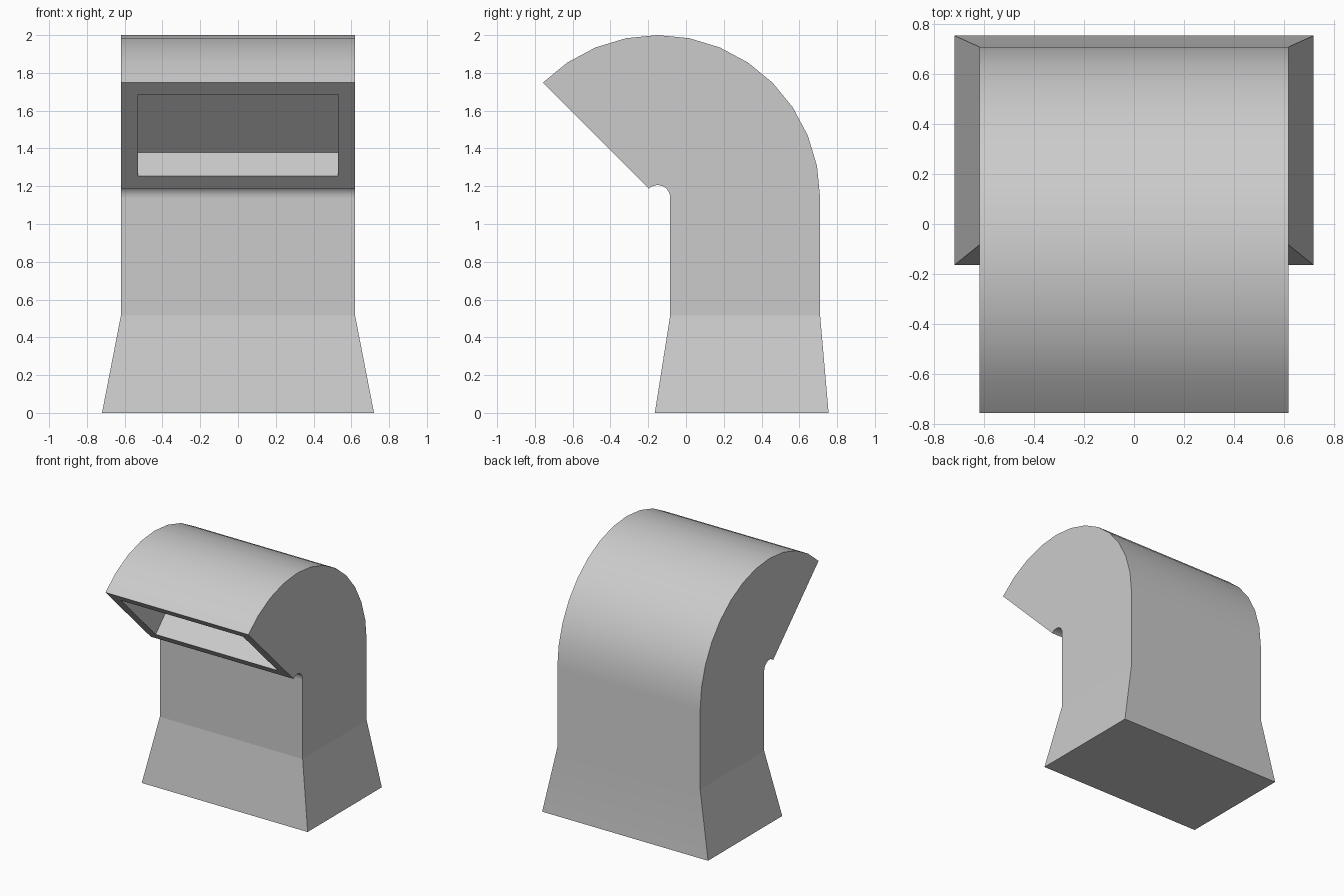
import bpy, bmesh
from math import sin, cos, radians
from mathutils import Vector

if "Cube" in bpy.data.objects:
    bpy.data.objects.remove(bpy.data.objects["Cube"])

CY, CZ = -0.15, 1.14          # bend centre
R_IN, R_OUT = 0.066, 0.86     # bend radii
STEPS = 12

# cross-sections: (inner y, z), (outer y, z), half width
sections = [((-0.165, 0), (0.755, 0), 0.72),
            ((-0.084, 0.515), (0.71, 0.515), 0.62)]
for i in range(STEPS + 1):
    a = radians(135 * i / STEPS)
    sections.append(((CY + R_IN * cos(a), CZ + R_IN * sin(a)),
                     (CY + R_OUT * cos(a), CZ + R_OUT * sin(a)), 0.62))

bm = bmesh.new()


def ring(points):
    return [bm.verts.new(p) for p in points]


def bridge(a, b):
    return [bm.faces.new((a[k], a[(k + 1) % 4], b[(k + 1) % 4], b[k])) for k in range(4)]


# flared foot, straight duct and bent hood
rings = [ring([(-w, *i), (w, *i), (w, *o), (-w, *o)]) for i, o, w in sections]
bm.faces.new(rings[0])
for n, (a, b) in enumerate(zip(rings, rings[1:])):
    faces = bridge(a, b)
    faces[2].smooth = True            # outer back and top
    faces[0].smooth = n >= 2          # small inner bend

# rim and recessed mouth
inner, outer, _ = sections[-1]
rim_dir = (Vector((0, *outer)) - Vector((0, *inner))).normalized()
low = Vector((0, *inner)) + rim_dir * 0.095
high = Vector((0, *outer)) - rim_dir * 0.09
side = Vector((0.53, 0, 0))
mouth = [low - side, low + side, high + side, high - side]
depth = Vector((0, 0.125, 0.125))
lip = ring(mouth)
back = ring([p + depth for p in mouth])
bridge(rings[-1], lip)
bridge(lip, back)
bm.faces.new(back)

bmesh.ops.recalc_face_normals(bm, faces=bm.faces)
mesh = bpy.data.meshes.new("ventilation_cowl")
bm.to_mesh(mesh)
bm.free()
cowl = bpy.data.objects.new("ventilation_cowl", mesh)
bpy.context.collection.objects.link(cowl)
